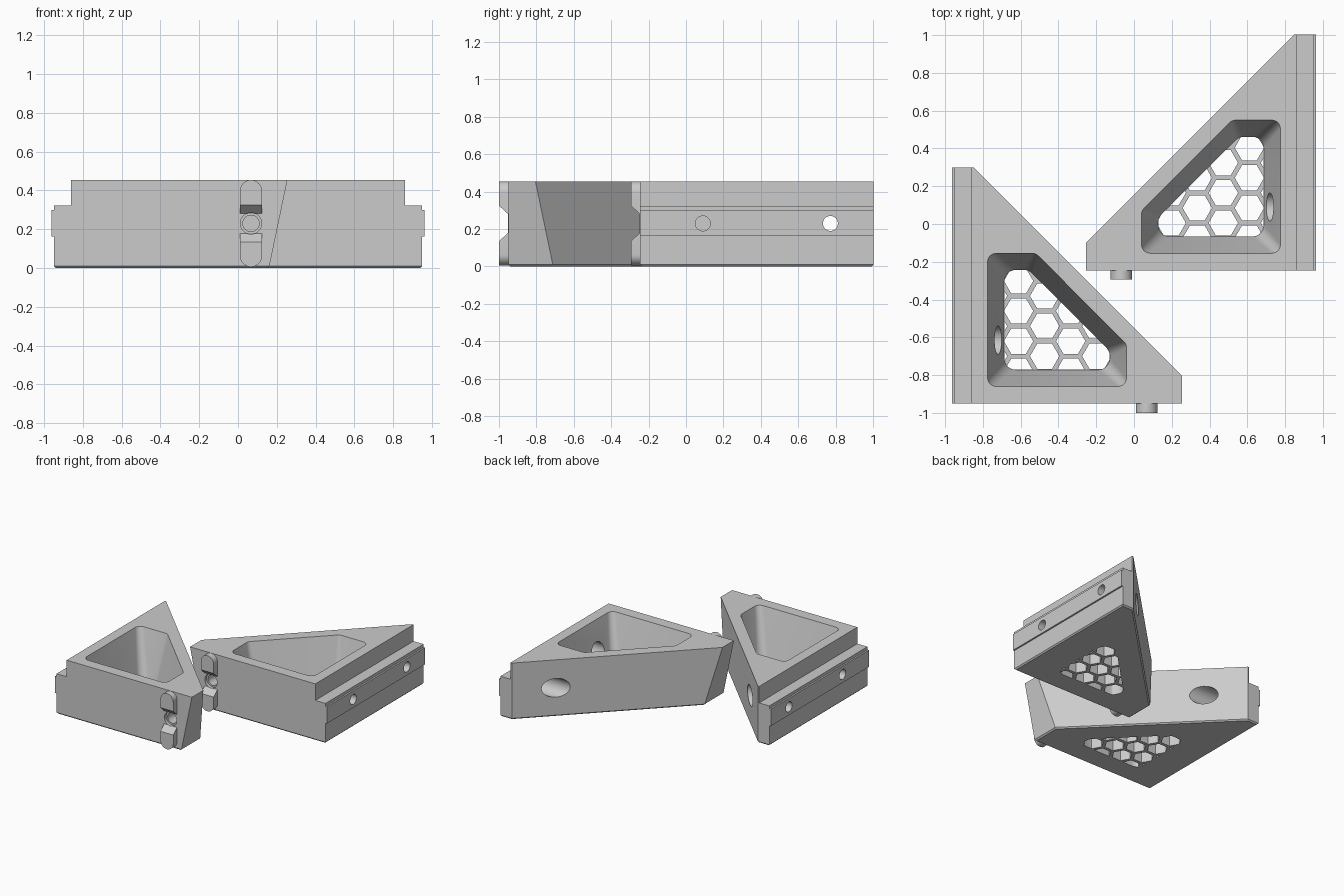
import bpy, bmesh, math
from mathutils import Vector, Matrix

if "Cube" in bpy.data.objects:
    bpy.data.objects.remove(bpy.data.objects["Cube"])

grey = bpy.data.materials.new("light_grey")
grey.diffuse_color = (0.6, 0.6, 0.6, 1)
grey.use_nodes = True
grey.node_tree.nodes["Principled BSDF"].inputs["Base Color"].default_value = grey.diffuse_color
H = 0.455        # block height
MID = 0.23       # height of all screw holes
SHIFT = 0.705    # offset of the mirrored twin


def loft(name, rings):
    """Closed solid through rings with equal point counts."""
    bm = bmesh.new()
    vs = [[bm.verts.new(p) for p in r] for r in rings]
    n = len(rings[0])
    for a, b in zip(vs, vs[1:]):
        for i in range(n):
            j = (i + 1) % n
            bm.faces.new((a[i], a[j], b[j], b[i]))
    bm.faces.new(vs[0][::-1])
    bm.faces.new(vs[-1])
    bmesh.ops.recalc_face_normals(bm, faces=bm.faces)
    me = bpy.data.meshes.new(name)
    bm.to_mesh(me)
    bm.free()
    ob = bpy.data.objects.new(name, me)
    bpy.context.collection.objects.link(ob)
    return ob


def box(name, x0, x1, y0, y1, z0, z1):
    return loft(name, [[(x0, y0, z), (x1, y0, z), (x1, y1, z), (x0, y1, z)] for z in (z0, z1)])


def combine(ob, other, op='DIFFERENCE'):
    """Apply a boolean and remove the helper."""
    m = ob.modifiers.new("cut", 'BOOLEAN')
    m.operation, m.solver, m.object = op, 'EXACT', other
    dg = bpy.context.evaluated_depsgraph_get()
    me = bpy.data.meshes.new_from_object(ob.evaluated_get(dg))
    ob.modifiers.clear()
    ob.data = me
    bpy.data.objects.remove(other)


def circle(r, n=32):
    return [(r * math.cos(2 * math.pi * i / n), r * math.sin(2 * math.pi * i / n)) for i in range(n)]


def x_hole(y, r, x0, x1):
    return loft("hole", [[(x, y + a, MID + b) for a, b in circle(r)] for x in (x0, x1)])


def y_hole(x, r, y0, y1):
    return loft("hole", [[(x + a, y, MID + b) for a, b in circle(r)] for y in (y0, y1)])


def rounded(pts, r, n=6):
    """Convex polygon with circular corners."""
    out = []
    for i, p in enumerate(pts):
        p = Vector(p)
        a = (Vector(pts[i - 1]) - p).normalized()
        b = (Vector(pts[(i + 1) % len(pts)]) - p).normalized()
        half = a.angle(b) / 2
        c = p + (a + b).normalized() * (r / math.sin(half))
        s = p + a * (r / math.tan(half)) - c
        e = p + b * (r / math.tan(half)) - c
        turn = s.angle_signed(e)
        for k in range(n + 1):
            v = s.copy()
            v.rotate(Matrix.Rotation(-turn * k / n, 2))
            out.append(tuple(c + v))
    return out


def opening(d, r):
    """Pocket outline, inset by d."""
    x0, x1, y0, y1, s = -0.775 + d, -0.04 - d, -0.86 + d, -0.155 - d, -0.675 - d * math.sqrt(2)
    return rounded([(x0, y0), (x1, y0), (x1, s - x1), (s - y1, y1), (x0, y1)], r)


def at(pts, z):
    return [(x, y, z) for x, y in pts]


# Triangular block with leaning tip and a small chamfer at the base
def block_ring(z, c):
    x0, y0, y1 = -0.95 + c, -0.95 + c, 0.298 - c
    tip, s = 0.16 + 0.095 * z / H - c, -0.55 - c * math.sqrt(2)
    return at([(x0, y0), (tip, y0), (tip, s - tip), (s - y1, y1), (x0, y1)], z)


block = loft("left_block", [block_ring(0, 0.01), block_ring(0.01, 0), block_ring(H, 0)])

# Side step and raised guide rail
combine(block, box("step", -1.1, -0.86, -1.2, 0.5, 0.322, 0.6))
combine(block, box("rail", -0.963, -0.93, -0.95, 0.298, 0.163, 0.298), 'UNION')

# Upright locating key on the front, notched in the middle
R, PX = 0.057, 0.067
top = [(PX + R * math.cos(math.pi * i / 16), H - 0.001 - R + R * math.sin(math.pi * i / 16)) for i in range(17)]
low = [(PX - R * math.cos(math.pi * i / 16), 0.006 + R - R * math.sin(math.pi * i / 16)) for i in range(17)]
key = loft("key", [[(x, y, z) for x, z in top + low] for y in (-1.0, -0.93)])
notch = [(-1.1, MID - 0.095), (-1.0, MID - 0.095), (-0.953, MID - 0.052),
         (-0.953, MID + 0.052), (-1.0, MID + 0.095), (-1.1, MID + 0.095)]
combine(key, loft("notch", [[(x, y, z) for y, z in notch] for x in (-0.1, 0.25)]))
combine(block, key, 'UNION')

# Tapered pocket
combine(block, loft("pocket", [at(opening(0.088, 0.06), 0.1), at(opening(0, 0.045), H),
                               at(opening(0, 0.045), 0.55)]))

# Honeycomb openings in the pocket floor, trimmed to the floor outline
S, RIB = 0.092, 0.025
rad = S - RIB / math.sqrt(3)
cells = []
for i in range(-3, 4):
    for j in range(-4, 5):
        cx = -0.335 + i * 1.5 * S
        cy = -0.62 + (j + 0.5 * (i % 2)) * math.sqrt(3) * S
        if -0.8 < cx < 0 and -0.9 < cy < -0.1 and cx + cy < -0.68:
            cells.append(at([(cx + a, cy + b) for a, b in circle(rad, 6)], 0))
for ring in cells:
    cell = loft("cell", [[(x, y, z) for x, y, _ in ring] for z in (-0.1, 0.2)])
    combine(cell, loft("trim", [at(opening(0.0885, 0.06), z) for z in (-0.05, 0.15)]), 'INTERSECT')
    if len(cell.data.polygons):
        combine(block, cell)
    else:
        bpy.data.objects.remove(cell)

# Screw holes through the rail with wide counterbores
for y, end in ((-0.615, -0.6), (0.067, -0.4)):
    combine(block, x_hole(y, 0.04, -1.1, -0.8))
    combine(block, x_hole(y, 0.075, -0.88, end))

# Blind stepped screw hole behind the key notch
combine(block, y_hole(PX, 0.055, -1.1, -0.93))
combine(block, y_hole(PX, 0.042, -1.1, -0.78))

block.data.materials.clear()
block.data.materials.append(grey)
for p in block.data.polygons:
    p.material_index = 0

# Mirrored twin set further back
twin = block.copy()
twin.name = "right_block"
twin.data = block.data.copy()
twin.data.transform(Matrix.Translation((0, SHIFT, 0)) @ Matrix.Scale(-1, 4, (1, 0, 0)))
twin.data.flip_normals()
bpy.context.collection.objects.link(twin)

for ob in (block, twin):
    bpy.ops.object.select_all(action='DESELECT')
    ob.select_set(True)
    bpy.context.view_layer.objects.active = ob
    bpy.ops.object.shade_smooth_by_angle(angle=math.radians(25))
